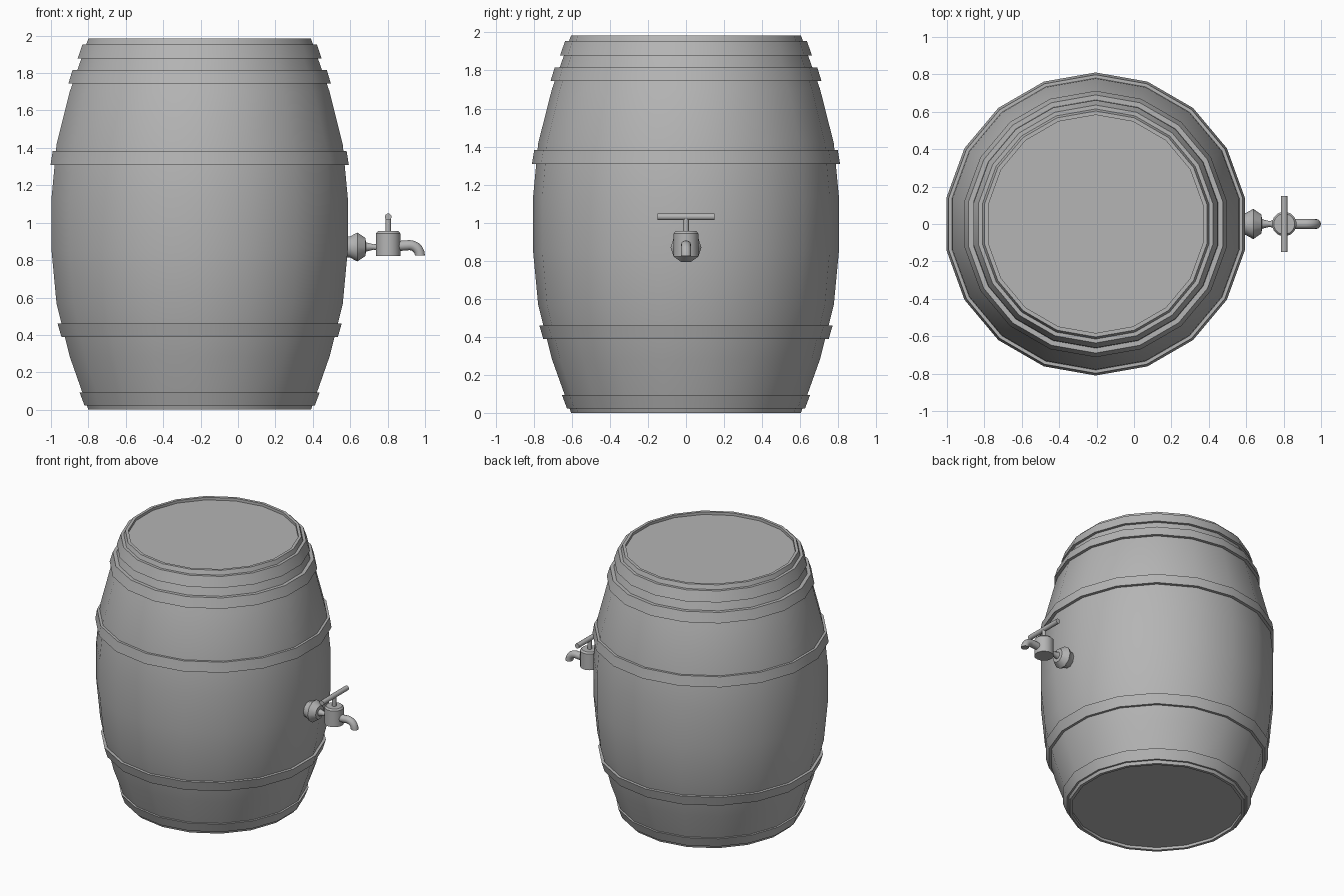
import bpy, bmesh
from math import pi, cos, sin, radians
from mathutils import Matrix, Vector

if "Cube" in bpy.data.objects:
    bpy.data.objects.remove(bpy.data.objects["Cube"])

CX = -0.205   # barrel axis
TZ = 0.87     # tap axis height

# Dark grey shared by every part
grey = bpy.data.materials.new("dark_grey")
grey.diffuse_color = (0.46, 0.46, 0.46, 1)
grey.use_nodes = True
grey.node_tree.nodes["Principled BSDF"].inputs["Base Color"].default_value = grey.diffuse_color


def finish(bm, name, angle):
    bmesh.ops.recalc_face_normals(bm, faces=bm.faces)
    mesh = bpy.data.meshes.new(name)
    bm.to_mesh(mesh)
    bm.free()
    mesh.materials.append(grey)
    ob = bpy.data.objects.new(name, mesh)
    bpy.context.collection.objects.link(ob)
    bpy.ops.object.select_all(action='DESELECT')
    ob.select_set(True)
    bpy.context.view_layer.objects.active = ob
    bpy.ops.object.shade_smooth_by_angle(angle=radians(angle))
    return ob


def skin(bm, rings, closed=False):
    """Bridge successive vertex rings; cap the ends or join them up."""
    n = len(rings[0])
    pairs = list(zip(rings, rings[1:]))
    if closed:
        pairs.append((rings[-1], rings[0]))
    else:
        bm.faces.new(rings[0])
        bm.faces.new(rings[-1])
    for a, b in pairs:
        for i in range(n):
            j = (i + 1) % n
            bm.faces.new((a[i], a[j], b[j], b[i]))


def lathe(name, profile, n, matrix, closed=False, angle=32):
    """Turn (radius, height) points around local z."""
    bm = bmesh.new()
    rings = [[bm.verts.new(matrix @ Vector((r * cos(a), r * sin(a), z)))
              for a in [(i + 0.5) * 2 * pi / n for i in range(n)]]
             for r, z in profile]
    skin(bm, rings, closed)
    return finish(bm, name, angle)


# Barrel body with recessed lids at both ends
axis = Matrix.Translation((CX, 0, 0))
H = 1.985
half = [0.604, 0.705, 0.777, 0.804]
radii = half + half[::-1]
wall = [(r, H * i / 7) for i, r in enumerate(radii)]
lathe("barrel_body", [(0.583, 0.02), (0.583, 0)] + wall + [(0.583, H), (0.583, H - 0.02)], 18, axis)


def wall_radius(z):
    t = z / H * 7
    i = min(int(t), 6)
    return radii[i] + (radii[i + 1] - radii[i]) * (t - i)


# Hoops: bottom z, top z, bottom radius, top radius
hoops = [(0.022, 0.093, 0.625, 0.652), (0.388, 0.46, 0.750, 0.771),
         (1.308, 1.382, 0.810, 0.798), (1.745, 1.817, 0.712, 0.690),
         (1.879, 1.954, 0.662, 0.636)]
for k, (z0, z1, r0, r1) in enumerate(hoops):
    lathe(f"hoop_{k + 1}", [(wall_radius(z0) - 0.01, z0), (r0, z0), (r1, z1),
                            (wall_radius(z1) - 0.01, z1)], 18, axis, closed=True)

# Tap flange and neck, turned along x
along_x = Matrix.Translation((0, 0, TZ)) @ Matrix.Rotation(pi / 2, 4, 'Y')
lathe("tap_flange", [(0.058, 0.56), (0.06, 0.60), (0.081, 0.638), (0.05, 0.682), (0.026, 0.684),
                     (0.015, 0.725), (0.022, 0.75)], 10, along_x, angle=50)

# Valve body, handle stem and cross handle
valve = Matrix.Translation((0.803, 0, 0))
lathe("tap_valve", [(0.066, 0.822), (0.066, 0.943), (0.056, 0.955)], 16, valve)
lathe("handle_stem", [(0.015, 0.95), (0.015, 1.035)], 12, valve)
along_y = Matrix.Translation((0.803, 0, 1.031)) @ Matrix.Rotation(pi / 2, 4, 'X')
lathe("tap_handle", [(0.018, -0.15), (0.018, 0.15)], 12, along_y)

# Spout: tube swept straight out, then bent down
bend_c, bend_r, tube = Vector((0.917, 0, 0.824)), 0.056, 0.027
bend = [(bend_c + bend_r * Vector((sin(a), 0, cos(a))), a)
        for a in [i * pi / 10 for i in range(6)]]
path = [(Vector((0.84, 0, bend_c.z + bend_r - 0.006)), 0)] + bend
bm = bmesh.new()
rings = []
for p, a in path:
    out = Vector((sin(a), 0, cos(a)))
    rings.append([bm.verts.new(p + tube * (out * cos(t) + Vector((0, sin(t), 0))))
                  for t in [i * 2 * pi / 12 for i in range(12)]])
skin(bm, rings)
finish(bm, "tap_spout", 35)
